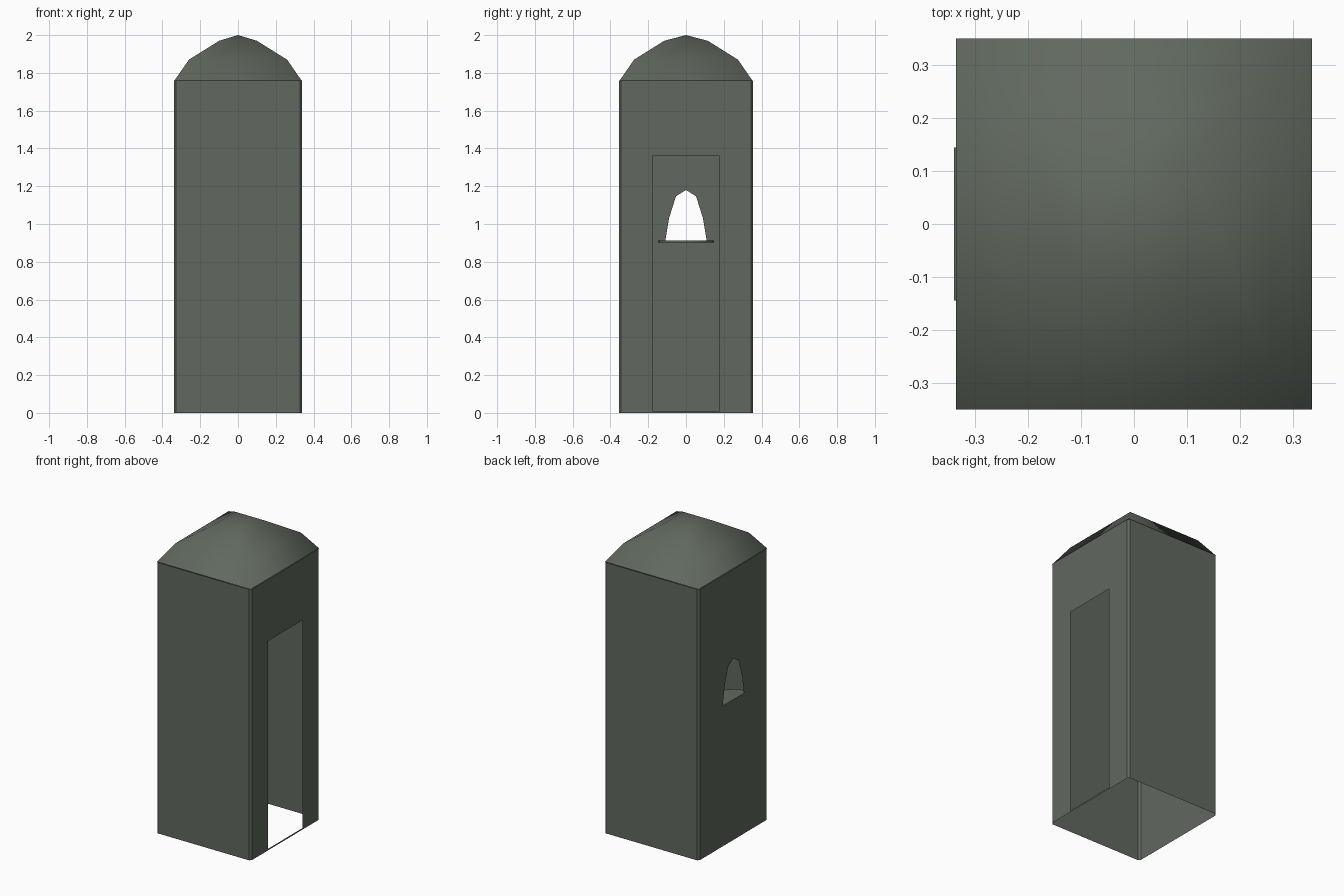
import bpy, bmesh, math
from mathutils import Vector

if "Cube" in bpy.data.objects:
    bpy.data.objects.remove(bpy.data.objects["Cube"])

W, D, H, C = 0.34, 0.355, 1.76, 0.012   # half width, half depth, wall height, corner chamfer

paint = bpy.data.materials.new("grey_green_paint")
paint.diffuse_color = (0.12, 0.14, 0.115, 1)
paint.use_nodes = True
paint.node_tree.nodes["Principled BSDF"].inputs["Base Color"].default_value = paint.diffuse_color


def finish(name, bm, smooth=False):
    me = bpy.data.meshes.new(name)
    bm.to_mesh(me)
    bm.free()
    me.materials.append(paint)
    ob = bpy.data.objects.new(name, me)
    bpy.context.collection.objects.link(ob)
    if smooth:
        for p in me.polygons:
            p.use_smooth = True
    return ob


def rect(a, b, z0, z1):
    return [(a, z0), (b, z0), (b, z1), (a, z1)]


def wall(name, loops, place, outward):
    """Thin upright wall from an outline plus optional hole outlines."""
    bm = bmesh.new()
    edges = []
    for loop in loops:
        vs = [bm.verts.new(place(u, z)) for u, z in loop]
        edges += [bm.edges.new((vs[i], vs[(i + 1) % len(vs)])) for i in range(len(vs))]
    bmesh.ops.triangle_fill(bm, use_beauty=True, use_dissolve=False, edges=edges)
    bm.normal_update()
    flip = [f for f in bm.faces if f.normal.dot(Vector(outward)) < 0]
    bmesh.ops.reverse_faces(bm, faces=flip)
    return finish(name, bm)


# Plain front and back walls
for name, s in (("front_wall", -1), ("back_wall", 1)):
    wall(name, [rect(-W + C, W - C, 0, H)], lambda u, z: (u, s * D, z), (0, s, 0))

# Right wall with doorway above a thin threshold
wall("doorway_wall", [rect(-D + C, D - C, 0, H), rect(-0.178, 0.178, 0.01, 1.36)],
     lambda u, z: (W, u, z), (1, 0, 0))

# Left wall with pointed arch window
half = [(0.11, 0.91), (0.09, 1.03), (0.053, 1.147)]
arch = half + [(0, 1.18)] + [(-u, z) for u, z in reversed(half)]
wall("window_wall", [rect(-D + C, D - C, 0, H), arch],
     lambda u, z: (-W, u, z), (-1, 0, 0))

# Chamfered corner strips
bm = bmesh.new()
for sx in (-1, 1):
    for sy in (-1, 1):
        a, b = (sx * W, sy * (D - C)), (sx * (W - C), sy * D)
        vs = [bm.verts.new((*p, z)) for p, z in ((a, 0), (b, 0), (b, H), (a, H))]
        f = bm.faces.new(vs)
        f.normal_update()
        if f.normal.dot(Vector((sx, sy, 0))) < 0:
            f.normal_flip()
finish("corner_strips", bm)

# Four-sided domed roof built from stacked square rings
bm = bmesh.new()
rings = []
for x, y, z in ((W - 0.004, D - 0.004, H), (0.26, 0.275, 1.87), (0.10, 0.115, 1.97)):
    rings.append([bm.verts.new((sx * x, sy * y, z))
                  for sx, sy in ((-1, -1), (1, -1), (1, 1), (-1, 1))])
apex = bm.verts.new((0, 0, 2))
for i in range(4):
    j = (i + 1) % 4
    for lo, hi in zip(rings, rings[1:]):
        bm.faces.new((lo[i], lo[j], hi[j], hi[i]))
    bm.faces.new((rings[-1][i], rings[-1][j], apex))
finish("domed_roof", bm, smooth=True)

# Half-round shelf inside, under the window
bm = bmesh.new()
R, N = 0.145, 12
pts = [(-W + R * math.cos(t), R * math.sin(t), 0.902)
       for t in (-math.pi / 2 + math.pi * k / N for k in range(N + 1))]
base = bm.faces.new([bm.verts.new(p) for p in pts])
top = bmesh.ops.extrude_face_region(bm, geom=[base])
bmesh.ops.translate(bm, vec=(0, 0, 0.01),
                    verts=[v for v in top["geom"] if isinstance(v, bmesh.types.BMVert)])
bmesh.ops.recalc_face_normals(bm, faces=bm.faces)
finish("window_shelf", bm)
